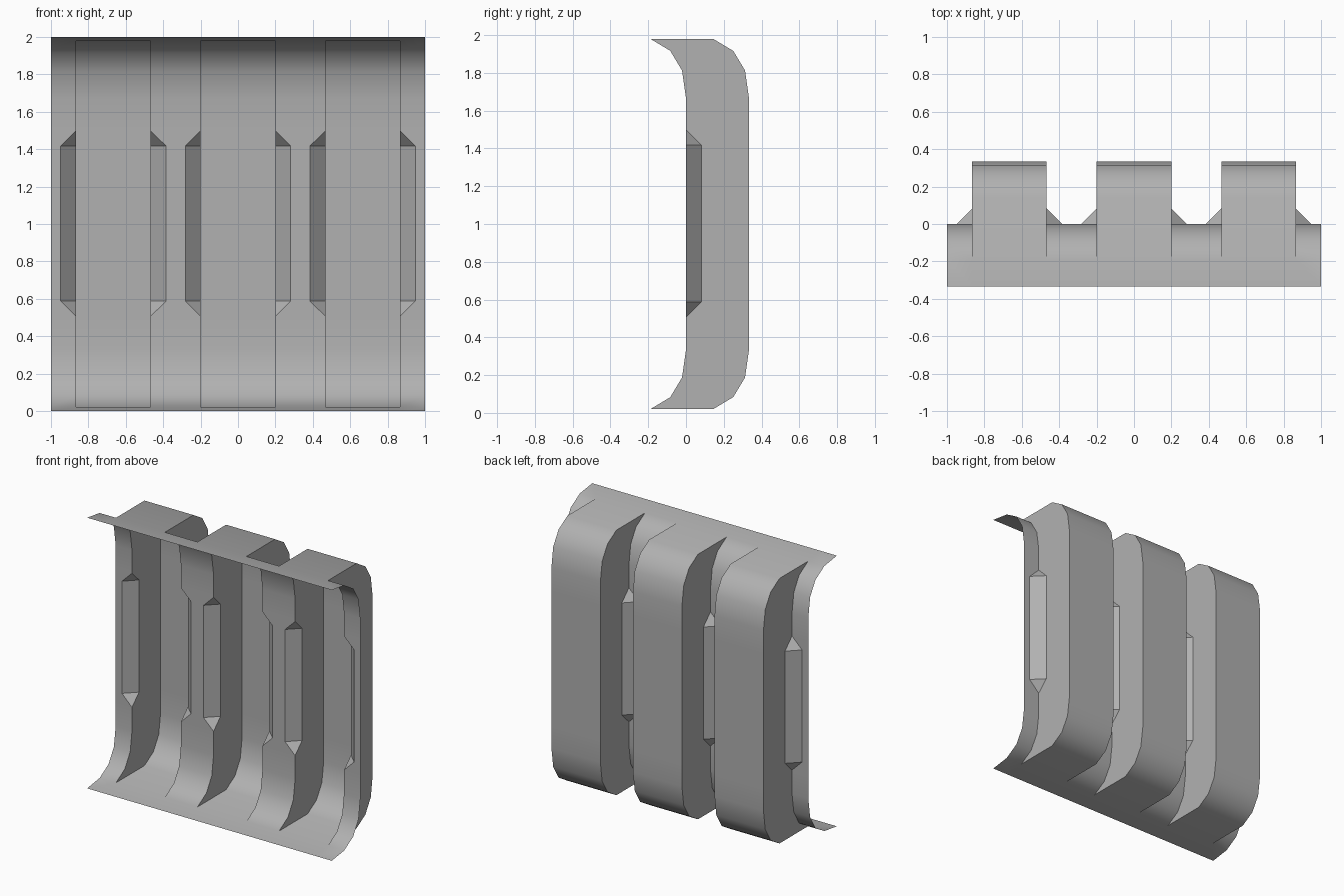
import bpy, bmesh

if "Cube" in bpy.data.objects:
    bpy.data.objects.remove(bpy.data.objects["Cube"])

R = 1 / 3            # curve radius of the sheet and depth of the ribs
HALF = 0.2           # half width of a rib
NOTCH = 0.082        # size of the chamfer beside each rib
RIBS = (-2 / 3, 0, 2 / 3)


def arc(t):
    """Parabolic quarter bend at the foot: t=0 is the front lip, t=1 the upright."""
    return (-R * (1 - t) ** 2, R * t ** 2)


# Side profile rows: (y, z, chamfer inset), foot to head
foot = [(*arc(i / 4), 0) for i in range(5)]
foot += [(0, 0.507, 0), (0, 0.588, NOTCH)]
head = [(0, 1.417, NOTCH), (0, 1.498, 0)]
head += [(y, 2 - z, 0) for y, z, n in reversed(foot[:5])]
rows = foot + head

bm = bmesh.new()


def face(*pts):
    unique = []
    for p in pts:
        if p not in unique:
            unique.append(p)
    if len(unique) > 2:
        bm.faces.new([bm.verts.new(p) for p in unique])


def loft(a, b):
    """Skin two matching chains of points."""
    for i in range(len(a) - 1):
        face(a[i], b[i], b[i + 1], a[i + 1])


# Sheet strips between the ribs
edges = [-1] + [c + s * HALF for c in RIBS for s in (-1, 1)] + [1]
for l, r in zip(edges[::2], edges[1::2]):
    left = [(l + (n if l > -1 else 0), y, z) for y, z, n in rows]
    right = [(r - (n if r < 1 else 0), y, z) for y, z, n in rows]
    loft(left, right)

inner = rows[1:-1]
for c in RIBS:
    backs = []
    for s in (-1, 1):
        x = c + s * HALF
        sheet = [(x + s * n, y, z) for y, z, n in inner]
        front = [(x, y + n, z) for y, z, n in inner]
        back = [(x, y + R, z) for y, z, n in inner]
        # Chamfer and rib side wall
        loft(sheet, front)
        loft(front, back)
        backs.append((front, back))
    (f0, b0), (f1, b1) = backs
    # Rib back, flat ends and the lip in front of them
    loft(b0, b1)
    for k, lip in ((0, rows[0]), (-1, rows[-1])):
        face(f0[k], f1[k], b1[k], b0[k])
        face((c - HALF, lip[0], lip[1]), (c + HALF, lip[0], lip[1]), f1[k], f0[k])

bmesh.ops.remove_doubles(bm, verts=bm.verts, dist=1e-4)
bmesh.ops.recalc_face_normals(bm, faces=bm.faces)
bm.normal_update()
# The sheet's finished side faces the front
if max(bm.faces, key=lambda f: f.calc_center_median().y).normal.y > 0:
    bmesh.ops.reverse_faces(bm, faces=bm.faces)

mesh = bpy.data.meshes.new("ribbed_wall_panel")
bm.to_mesh(mesh)
bm.free()
panel = bpy.data.objects.new("ribbed_wall_panel", mesh)
bpy.context.collection.objects.link(panel)

# Dark grey finish
grey = bpy.data.materials.new("dark_grey")
grey.diffuse_color = (0.44, 0.44, 0.44, 1)
grey.use_nodes = True
grey.node_tree.nodes["Principled BSDF"].inputs["Base Color"].default_value = grey.diffuse_color
mesh.materials.append(grey)

# Smooth bends, crisp chamfers
bpy.context.view_layer.objects.active = panel
panel.select_set(True)
bpy.ops.object.shade_smooth_by_angle(angle=0.58)
